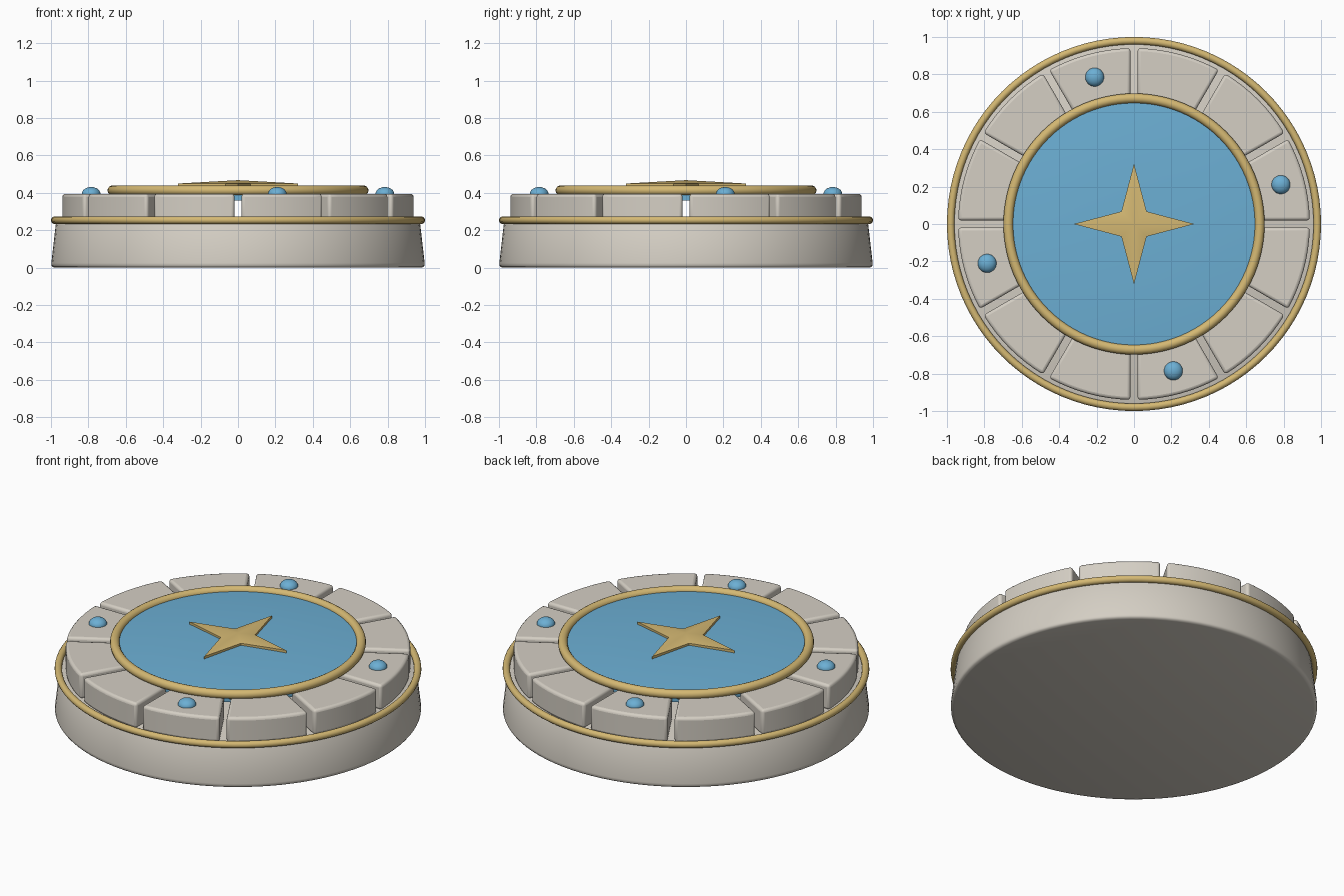
import bpy, bmesh, math

cube = bpy.data.objects.get("Cube")
if cube:
    bpy.data.objects.remove(cube, do_unlink=True)


def material(name, rgb):
    m = bpy.data.materials.new(name)
    m.use_nodes = True
    m.diffuse_color = (*rgb, 1)
    m.node_tree.nodes["Principled BSDF"].inputs["Base Color"].default_value = (*rgb, 1)
    return m


stone = material("pale stone", (0.66, 0.62, 0.55))
gold = material("soft gold", (0.66, 0.48, 0.17))
blue = material("sky blue", (0.15, 0.43, 0.66))


def finish(obj, name, mat, bevel=0, angle=40):
    obj.name = obj.data.name = name
    obj.data.materials.append(mat)
    if bevel:
        mod = obj.modifiers.new("Rounded edges", "BEVEL")
        mod.width, mod.segments = bevel, 3
        mod.limit_method = "ANGLE"
        mod.angle_limit = math.radians(35)
    bpy.ops.object.select_all(action="DESELECT")
    obj.select_set(True)
    bpy.context.view_layer.objects.active = obj
    bpy.ops.object.shade_smooth_by_angle(angle=math.radians(angle))
    return obj


def from_bmesh(bm):
    bmesh.ops.recalc_face_normals(bm, faces=bm.faces)
    mesh = bpy.data.meshes.new("part")
    bm.to_mesh(mesh)
    bm.free()
    obj = bpy.data.objects.new("part", mesh)
    bpy.context.collection.objects.link(obj)
    return obj


def lathe(profile, steps=96):
    """Solid of revolution from (radius, height) points, capped at both ends."""
    bm = bmesh.new()
    rings = [[bm.verts.new((r * math.cos(math.tau * i / steps),
                            r * math.sin(math.tau * i / steps), z))
              for i in range(steps)] for r, z in profile]
    for a, b in zip(rings, rings[1:]):
        for i in range(steps):
            j = (i + 1) % steps
            bm.faces.new((a[i], a[j], b[j], b[i]))
    bm.faces.new(rings[0])
    bm.faces.new(rings[-1])
    return from_bmesh(bm)


def trim_ring(name, radius, tube, z):
    bpy.ops.mesh.primitive_torus_add(major_radius=radius, minor_radius=tube,
                                     major_segments=96, minor_segments=14,
                                     location=(0, 0, z))
    finish(bpy.context.object, name, gold, angle=60)


def stone_block(name, start, inner=0.65, outer=0.94, z0=0.245, z1=0.395, steps=8):
    """One curved block with parallel-sided joints."""
    bm = bmesh.new()
    outline = []
    for r, order in ((outer, range(steps + 1)), (inner, range(steps, -1, -1))):
        gap = math.asin(0.019 / r)
        for i in order:
            a = start + gap + (math.pi / 6 - 2 * gap) * i / steps
            outline.append(bm.verts.new((r * math.cos(a), r * math.sin(a), z0)))
    base = bm.faces.new(outline)
    top = bmesh.ops.extrude_face_region(bm, geom=[base])["geom"]
    bmesh.ops.translate(bm, vec=(0, 0, z1 - z0),
                        verts=[v for v in top if isinstance(v, bmesh.types.BMVert)])
    finish(from_bmesh(bm), name, stone, bevel=0.016)


# Tapered plinth and its gold rim
finish(lathe([(0.98, 0), (0.992, 0.004), (0.998, 0.012), (0.998, 0.025),
              (0.974, 0.235), (0.968, 0.245), (0.955, 0.25)]), "plinth", stone, angle=60)
trim_ring("outer_rim", 0.98, 0.02, 0.254)

# Ring of twelve blocks, a gem on every third one
for k in range(12):
    stone_block(f"ring_block_{k + 1}", k * math.pi / 6)
    if k % 3 == 0:
        a = (k + 0.5) * math.pi / 6
        bpy.ops.mesh.primitive_uv_sphere_add(
            segments=24, ring_count=14, radius=0.05,
            location=(0.813 * math.cos(a), 0.813 * math.sin(a), 0.395))
        gem = bpy.context.object
        gem.scale.z = 0.72
        finish(gem, f"gem_{k // 3 + 1}", blue)

# Slightly domed centre disc with its gold ring
finish(lathe([(0.66, 0.36), (0.66, 0.415), (0.5, 0.427), (0.3, 0.435), (0.1, 0.438)]),
       "centre_disc", blue)
trim_ring("inner_rim", 0.672, 0.026, 0.413)

# Four-pointed star with a raised centre
bm = bmesh.new()
low, high = [], []
for i in range(8):
    r = 0.095 if i % 2 else 0.322
    x, y = r * math.cos(i * math.pi / 4), r * math.sin(i * math.pi / 4)
    low.append(bm.verts.new((x, y, 0.433)))
    high.append(bm.verts.new((x, y, 0.45)))
apex = bm.verts.new((0, 0, 0.468))
bm.faces.new(low)
for i in range(8):
    j = (i + 1) % 8
    bm.faces.new((low[i], low[j], high[j], high[i]))
    bm.faces.new((high[i], high[j], apex))
finish(from_bmesh(bm), "star", gold, angle=30)
